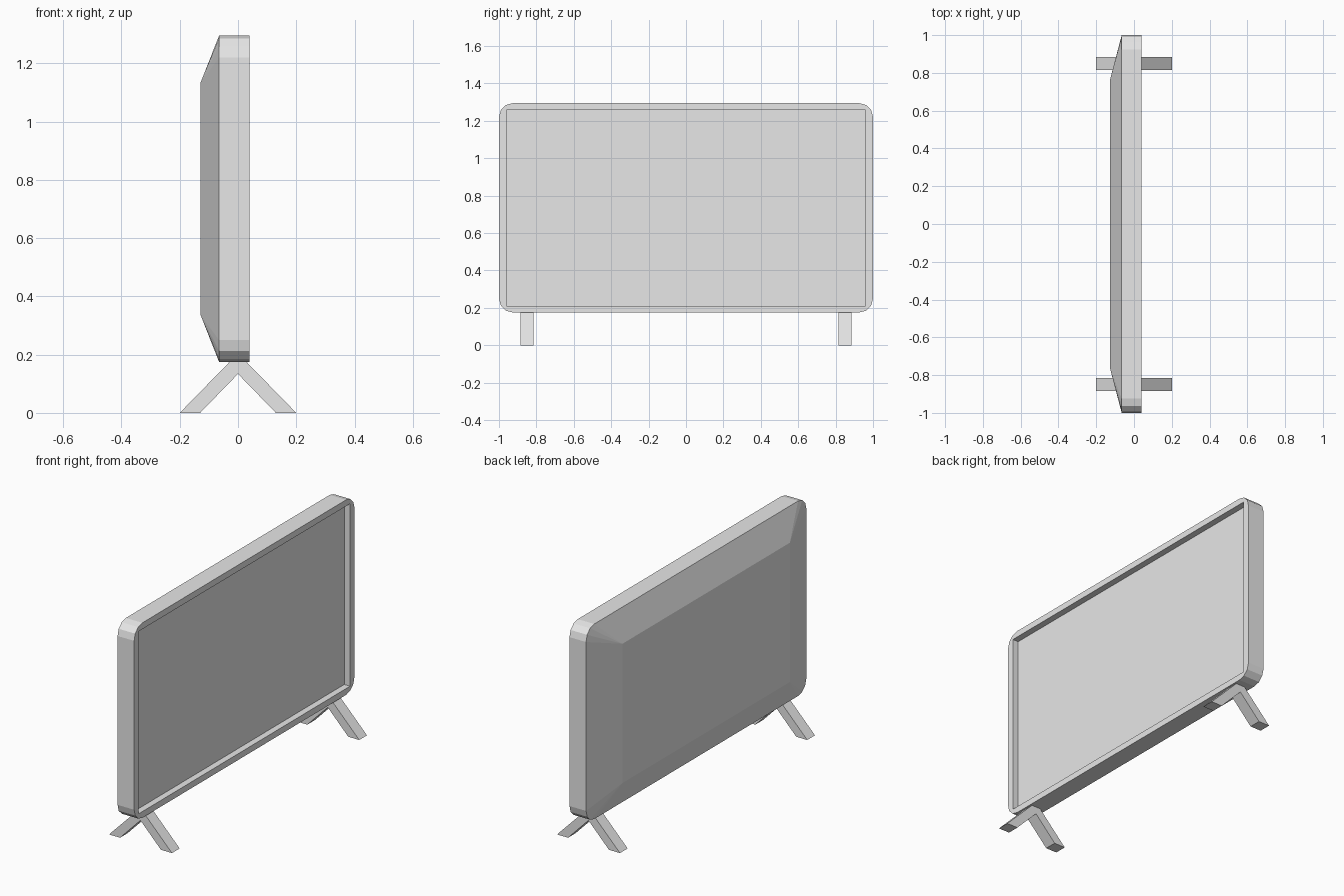
import bpy, bmesh, math
from mathutils import Vector

cube = bpy.data.objects.get("Cube")
if cube:
    bpy.data.objects.remove(cube, do_unlink=True)

grey = bpy.data.materials.new("light_grey")
grey.use_nodes = True
grey.diffuse_color = (0.8, 0.8, 0.8, 1)
grey.node_tree.nodes["Principled BSDF"].inputs["Base Color"].default_value = (0.8, 0.8, 0.8, 1)

MID_Z = 0.735
HALF_W, HALF_H = 1.0, 0.56
RADIUS, STEPS = 0.075, 3
FRONT_X, RIM_X, BACK_X, SCREEN_X = 0.04, -0.065, -0.128, 0.003


def finish(bm, name):
    bmesh.ops.recalc_face_normals(bm, faces=bm.faces)
    mesh = bpy.data.meshes.new(name)
    bm.to_mesh(mesh)
    bm.free()
    mesh.materials.append(grey)
    obj = bpy.data.objects.new(name, mesh)
    bpy.context.collection.objects.link(obj)
    return obj


def rectangle(x, half_w, half_h):
    """Four corners, counter-clockwise seen from the screen side."""
    return [Vector((x, sy * half_w, MID_Z + sz * half_h))
            for sy, sz in ((1, 1), (-1, 1), (-1, -1), (1, -1))]


def rounded_outline(x):
    points = []
    centres = rectangle(x, HALF_W - RADIUS, HALF_H - RADIUS)
    for quarter, centre in enumerate(centres):
        for i in range(STEPS + 1):
            a = (quarter + i / STEPS) * math.pi / 2
            points.append(centre + RADIUS * Vector((0, math.cos(a), math.sin(a))))
    return points


def bridge(bm, a, b):
    for i in range(len(a)):
        j = (i + 1) % len(a)
        bm.faces.new((a[i], a[j], b[j], b[i]))


# Television casing: rounded rim, recessed screen and tapered back
bm = bmesh.new()
front, rim = [[bm.verts.new(p) for p in rounded_outline(x)] for x in (FRONT_X, RIM_X)]
opening, screen = [[bm.verts.new(p) for p in rectangle(x, 0.96, 0.524)]
                   for x in (FRONT_X, SCREEN_X)]
back = [bm.verts.new(p) for p in rectangle(BACK_X, 0.76, 0.4)]
bridge(bm, front, rim)
bridge(bm, opening, screen)
bm.faces.new(screen)
bm.faces.new(back)

# Bezel and back: each corner arc fans to one inner corner, with quads between
for outer, inner in ((front, opening), (rim, back)):
    n = STEPS + 1
    for c in range(4):
        for i in range(STEPS):
            bm.faces.new((outer[c * n + i], outer[c * n + i + 1], inner[c]))
        nxt = (c + 1) % 4
        bm.faces.new((outer[c * n + STEPS], outer[nxt * n], inner[nxt], inner[c]))
finish(bm, "television_casing")

# Splayed feet: an upside-down V profile given a width
half_profile = [(0.028, 0.176), (0.2, 0), (0.13, 0)]
profile = half_profile + [(0, 0.134)] + [(-x, z) for x, z in reversed(half_profile)]
for name, side in (("left_foot", 1), ("right_foot", -1)):
    bm = bmesh.new()
    near, far = [[bm.verts.new((x, side * y, z)) for x, z in profile]
                 for y in (0.815, 0.885)]
    bridge(bm, near, far)
    bm.faces.new(near)
    bm.faces.new(far)
    finish(bm, name)
